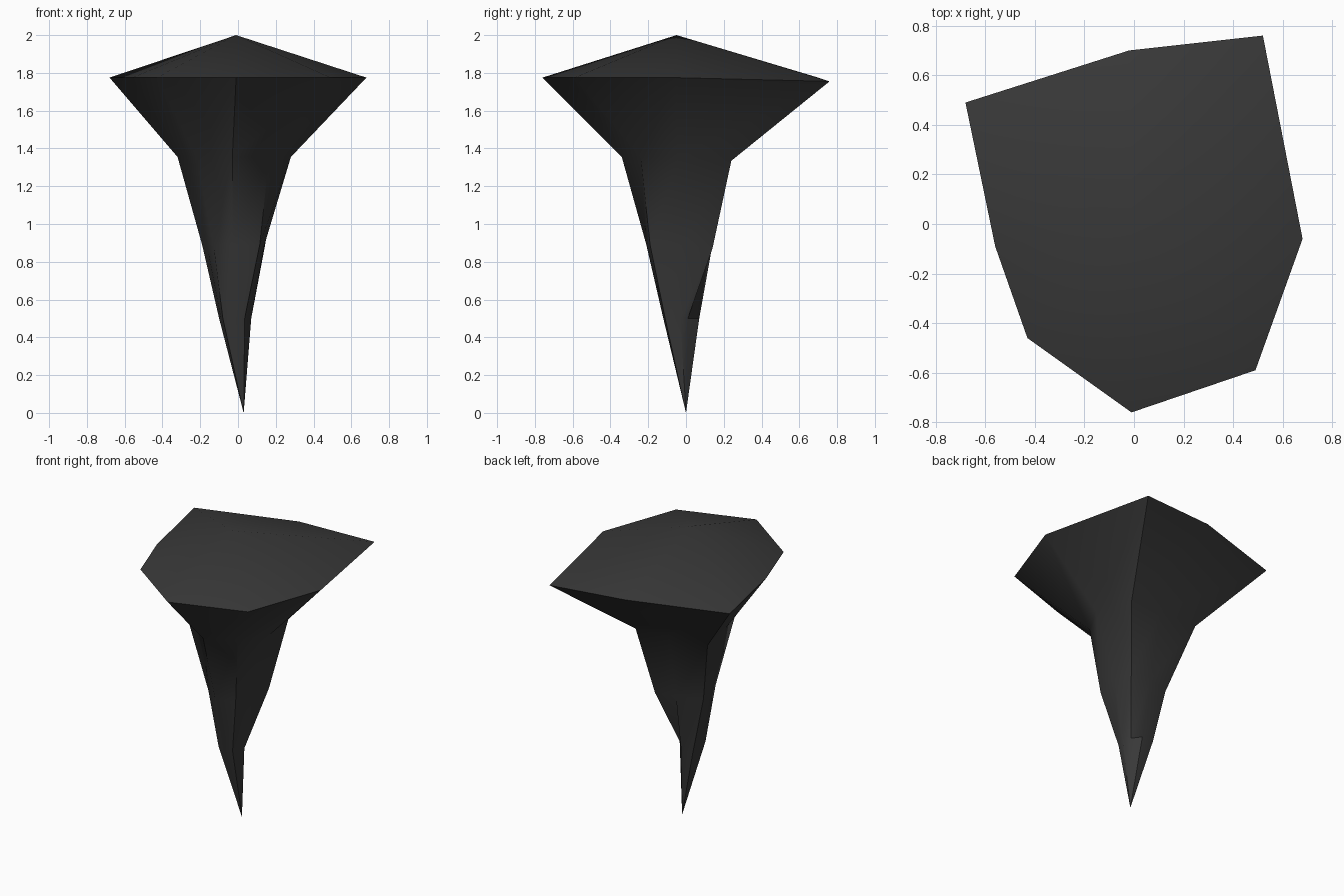
import bpy, bmesh, math

if "Cube" in bpy.data.objects:
    bpy.data.objects.remove(bpy.data.objects["Cube"])

# One dark stone colour
stone = bpy.data.materials.new("dark_stone")
stone.diffuse_color = (0.04, 0.04, 0.04, 1)
stone.use_nodes = True
stone.node_tree.nodes["Principled BSDF"].inputs["Base Color"].default_value = stone.diffuse_color

# Eight-sided cross-sections, counter-clockwise from the front corner: height, (x, y) corners
rings = [
    (0.50, [(-.03, -.12), (.035, -.11), (.07, -.03), (.035, .01), (-.01, .07), (-.10, .065), (-.09, -.02), (-.08, -.10)]),
    (0.89, [(-.03, -.21), (.115, -.19), (.14, -.02), (.14, .14), (-.02, .14), (-.19, .08), (-.165, -.03), (-.13, -.14)]),
    (1.355, [(-.03, -.34), (.165, -.24), (.28, -.04), (.22, .24), (-.03, .23), (-.32, .22), (-.27, -.04), (-.22, -.22)]),
    (1.775, [(-.01, -.76), (.49, -.59), (.68, -.06), (.52, .76), (-.02, .70), (-.68, .49), (-.56, -.09), (-.43, -.46)]),
]

bm = bmesh.new()
loops = [[bm.verts.new((x, y, z)) for x, y in pts] for z, pts in rings]
tip = bm.verts.new((.03, 0, 0))
peak = bm.verts.new((-.01, -.05, 2))
# The back right corner hangs slightly lower
for loop in loops[1:]:
    loop[3].co.z -= .02

n = 8
for i in range(n):
    j = (i + 1) % n
    # pointed root, tapering walls, shallow cap
    bm.faces.new((tip, loops[0][j], loops[0][i]))
    for lo, hi in zip(loops, loops[1:]):
        bm.faces.new((lo[i], lo[j], hi[j], hi[i]))
    bm.faces.new((loops[-1][i], loops[-1][j], peak))
bmesh.ops.recalc_face_normals(bm, faces=bm.faces)

mesh = bpy.data.meshes.new("floating_rock")
bm.to_mesh(mesh)
bm.free()
mesh.materials.append(stone)
rock = bpy.data.objects.new("floating_rock", mesh)
bpy.context.collection.objects.link(rock)

# Soft facets with the strong ridges kept sharp
bpy.context.view_layer.objects.active = rock
rock.select_set(True)
bpy.ops.object.shade_smooth_by_angle(angle=math.radians(40))
